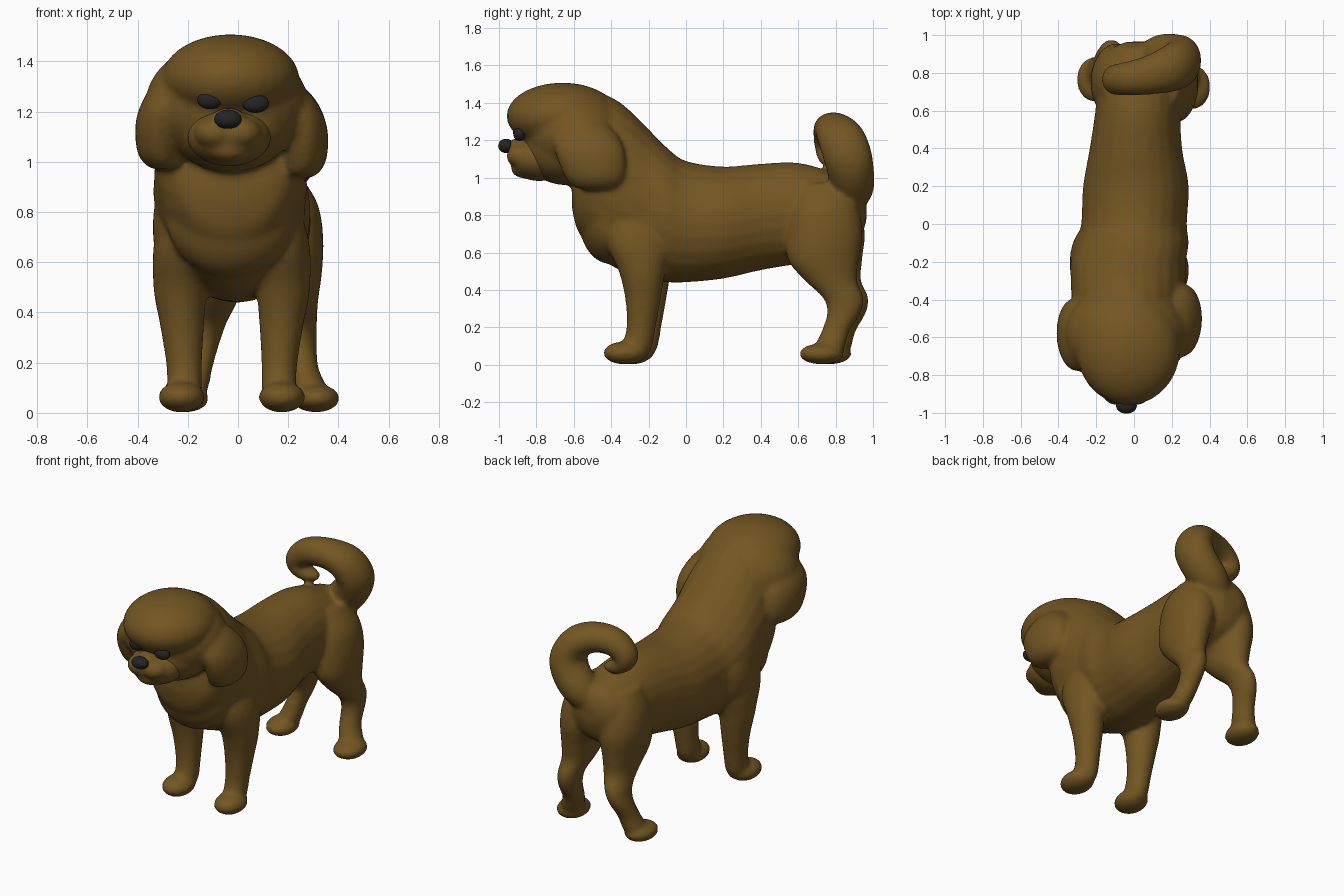
import bpy, bmesh, math
from mathutils import Vector, Matrix

if "Cube" in bpy.data.objects:
    bpy.data.objects.remove(bpy.data.objects["Cube"])

X, Y, Z = Vector((1, 0, 0)), Vector((0, 1, 0)), Vector((0, 0, 1))
MID = -0.025  # centre plane of the forequarters and head


def material(name, rgb):
    m = bpy.data.materials.new(name)
    m.use_nodes = True
    m.diffuse_color = (*rgb, 1)
    bsdf = m.node_tree.nodes["Principled BSDF"]
    bsdf.inputs["Base Color"].default_value = (*rgb, 1)
    bsdf.inputs["Roughness"].default_value = 0.8
    return m


fur = material("brown fur", (0.172, 0.093, 0.016))
black = material("soft black", (0.018, 0.018, 0.02))


def spline(rows, steps=5):
    """Smoothly interpolate rows of numbers."""
    out = []
    for i in range(len(rows) - 1):
        a, b, c, d = (rows[min(max(i + k, 0), len(rows) - 1)] for k in (-1, 0, 1, 2))
        for s in range(steps):
            t = s / steps
            out.append([q + 0.5 * t * (r - p + t * (2 * p - 5 * q + 4 * r - w + t * (3 * (q - r) + w - p)))
                        for p, q, r, w in zip(a, b, c, d)])
    return out + [list(rows[-1])]


def loft(bm, rows, u, v=None, sides=24):
    """Rows are x, y, z, radius along u, radius along v."""
    rows = spline(rows)
    rings = []
    for i, (x, y, z, ru, rv) in enumerate(rows):
        side, across = u, v
        if v is None:
            t = Vector(rows[min(i + 1, len(rows) - 1)][:3]) - Vector(rows[max(i - 1, 0)][:3])
            across = t.cross(u).normalized()
            side = across.cross(t).normalized()
        rings.append([bm.verts.new(Vector((x, y, z)) + side * ru * math.cos(a) + across * rv * math.sin(a))
                      for a in (math.tau * k / sides for k in range(sides))])
    faces = [bm.faces.new((r[k], r[(k + 1) % sides], q[(k + 1) % sides], q[k]))
             for r, q in zip(rings, rings[1:]) for k in range(sides)]
    faces += [bm.faces.new(rings[0][::-1]), bm.faces.new(rings[-1])]
    bmesh.ops.recalc_face_normals(bm, faces=faces)


def blob(bm, centre, radii):
    m = Matrix.Translation(centre) @ Matrix.Diagonal((*radii, 1))
    bmesh.ops.create_uvsphere(bm, u_segments=28, v_segments=18, radius=1, matrix=m)


def finish(name, bm, mat, voxel=0, smooth=4):
    me = bpy.data.meshes.new(name)
    bm.to_mesh(me)
    bm.free()
    me.materials.append(mat)
    me.polygons.foreach_set("use_smooth", [True] * len(me.polygons))
    ob = bpy.data.objects.new(name, me)
    bpy.context.collection.objects.link(ob)
    if voxel:
        r = ob.modifiers.new("Blend", "REMESH")
        r.mode, r.voxel_size, r.use_smooth_shade = "VOXEL", voxel, True
        s = ob.modifiers.new("Soften", "SMOOTH")
        s.factor, s.iterations = 0.5, smooth


def shifted(rows, dy=0, dz=0, flip=False):
    return [(2 * MID - r[0] if flip else r[0], r[1] + dy, r[2] + dz, *r[3:]) for r in rows]


# Torso and neck
body = bmesh.new()
loft(body, [(-.03, -.61, .9, .07, .06), (-.03, -.58, .9, .19, .18), (-.03, -.5, 1.02, .28, .41),
            (-.03, -.4, .98, .3, .45), (-.03, -.3, .92, .305, .44), (-.03, -.2, .855, .305, .405),
            (-.01, -.1, .8, .3, .36), (0, 0, .765, .28, .325), (.01, .2, .76, .28, .3),
            (.01, .4, .79, .245, .285), (.02, .6, .81, .225, .27), (.03, .8, .805, .215, .22),
            (.03, .92, .82, .16, .16), (.03, .965, .83, .07, .06)], X, Z)
blob(body, (-.03, -.41, .79), (.26, .165, .25))
blob(body, (-.22, -.2, .74), (.12, .2, .24))

# Skull, hair cap and cheeks
blob(body, (-.03, -.66, 1.33), (.275, .3, .178))
blob(body, (-.045, -.59, 1.23), (.325, .28, .25))
blob(body, (-.03, -.64, 1.15), (.25, .23, .19))

# Drop ears, growing out of the hair cap
ear = [(.14, -.545, 1.34, .05, .07), (.19, -.54, 1.28, .09, .13), (.245, -.525, 1.19, .094, .18),
       (.267, -.505, 1.1, .093, .183), (.262, -.485, 1, .088, .16), (.25, -.48, .95, .065, .12),
       (.25, -.48, .935, .03, .05)]
loft(body, ear, X, Y)
loft(body, shifted(ear, dy=-.075, dz=.035, flip=True), X, Y)

# Front legs
front_leg = [(.14, -.27, .95, .05, .08), (.165, -.255, .7, .115, .18), (.18, -.235, .5, .107, .125),
             (.173, -.23, .35, .088, .095), (.165, -.24, .2, .072, .078), (.162, -.26, .1, .068, .08),
             (.162, -.27, .04, .05, .06)]
for flip, dy in ((False, 0), (True, .03)):
    loft(body, shifted(front_leg, dy=dy, flip=flip), X, Y)
    blob(body, (2 * MID - .175 if flip else .175, -.325 + dy, .063), (.093, .118, .062))

# Hind legs, one set further out than the other
hind_leg = [(.16, .73, .97, .07, .12), (.19, .74, .84, .125, .18), (.2, .74, .7, .14, .205),
            (.22, .735, .56, .115, .19), (.23, .775, .45, .09, .14), (.245, .84, .36, .07, .11),
            (.25, .845, .28, .064, .09), (.258, .8, .18, .063, .075), (.285, .77, .1, .068, .08),
            (.295, .76, .04, .05, .06)]
loft(body, hind_leg, X, Y)
blob(body, (.31, .725, .058), (.096, .12, .056))
inner_leg = [(-.09 - .11 * max(0, .45 - z) / .4, y + .04 * (1 - z), z, ru, rv)
             for x, y, z, ru, rv in hind_leg]
loft(body, inner_leg, X, Y)
blob(body, (-.21, .765, .058), (.094, .12, .056))

# Thick tail curled sideways over the rump, its tip hanging free
loft(body, [(.07, .87, .88, .09, .09), (.15, .89, .95, .115, .11), (.225, .88, 1.04, .125, .11),
            (.25, .86, 1.13, .13, .105), (.2, .825, 1.22, .125, .1), (.09, .79, 1.26, .105, .09),
            (-.03, .77, 1.245, .09, .085), (-.1, .765, 1.18, .08, .072), (-.075, .77, 1.12, .07, .056),
            (-.01, .78, 1.093, .055, .04), (.04, .785, 1.093, .025, .02)], Y)
finish("body", body, fur, .014, 8)

# Muzzle with two upper-lip pads, bridge and chin
muzzle = bmesh.new()
blob(muzzle, (-.035, -.785, 1.1), (.168, .16, .118))
for sx in (-1, 1):
    blob(muzzle, (-.04 + sx * .05, -.875, 1.115), (.085, .085, .065))
blob(muzzle, (-.035, -.85, 1.045), (.09, .085, .05))
blob(muzzle, (-.038, -.88, 1.17), (.07, .075, .045))
finish("muzzle", muzzle, fur, .012, 8)

# Eyes and nose
for name, centre, radii in (("right_eye", (-.112, -.893, 1.247), (.05, .033, .037)),
                            ("left_eye", (.07, -.89, 1.232), (.053, .033, .037)),
                            ("nose", (-.04, -.962, 1.17), (.055, .042, .038))):
    bm = bmesh.new()
    blob(bm, centre, radii)
    finish(name, bm, black)
